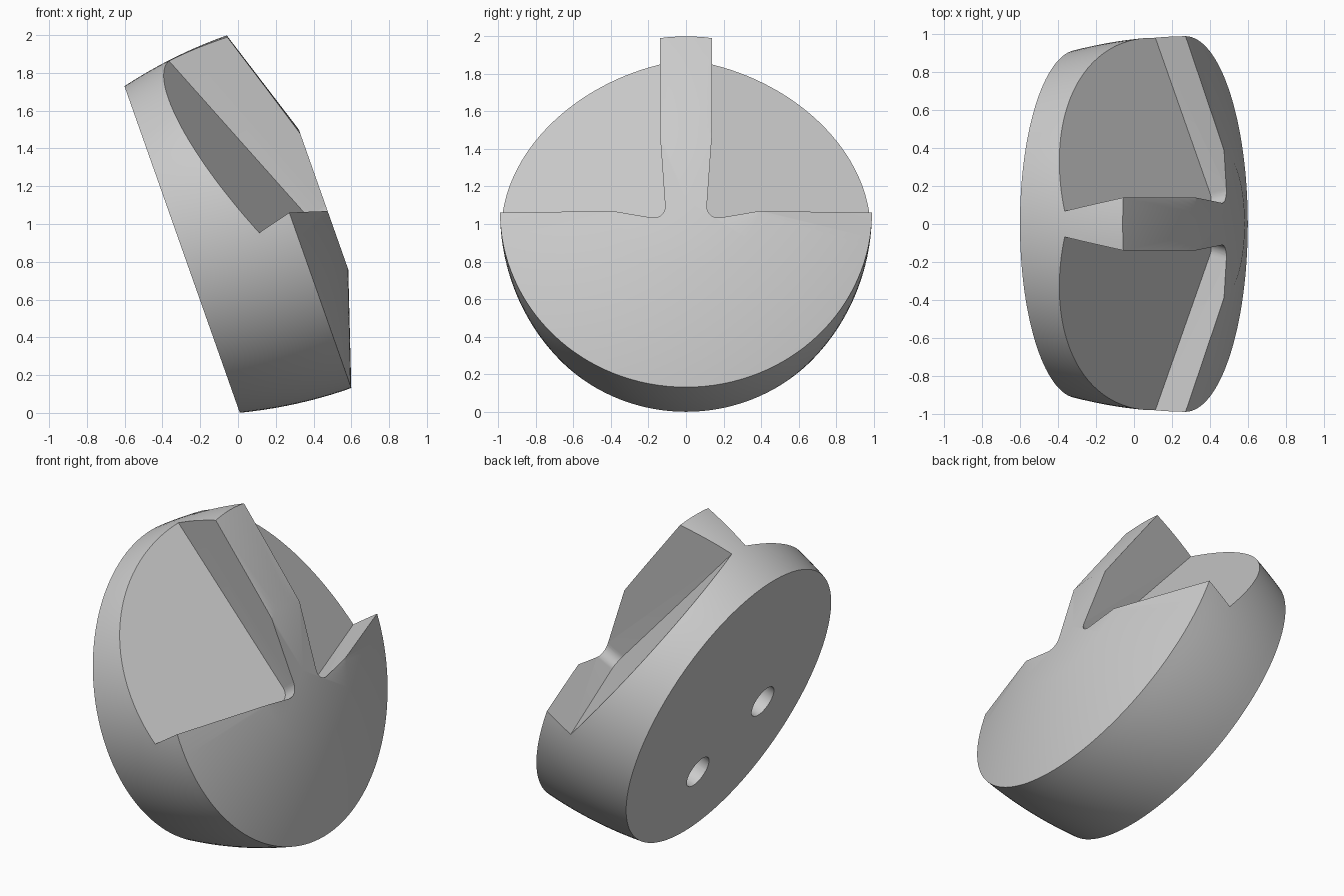
import bpy, bmesh, math
from mathutils import Matrix, Vector

cube = bpy.data.objects.get("Cube")
if cube:
    bpy.data.objects.remove(cube, do_unlink=True)

# Local frame: x = disc axis (towards the faceted nose), z = up along the disc
RIM, BACK_R, DEPTH = 0.99, 0.917, 0.6
NOSE_R, NOSE_H = 0.393, 0.194
placement = Matrix.Translation((0.27, 0, 1.065)) @ Matrix.Rotation(math.radians(-19.45), 4, 'Y')

grey = bpy.data.materials.new("light_grey")
grey.use_nodes = True
grey.diffuse_color = (0.6, 0.6, 0.6, 1)
grey.node_tree.nodes["Principled BSDF"].inputs["Base Color"].default_value = (0.6, 0.6, 0.6, 1)


def make_object(name, bm):
    bmesh.ops.recalc_face_normals(bm, faces=bm.faces)
    mesh = bpy.data.meshes.new(name)
    bm.to_mesh(mesh)
    bm.free()
    mesh.materials.append(grey)
    obj = bpy.data.objects.new(name, mesh)
    bpy.context.collection.objects.link(obj)
    return obj


def turned_disc():
    """Lathe: flat back, bulging side, shallow cone and flat nose."""
    bm = bmesh.new()
    profile = [(-DEPTH, 0)]
    steps = 10
    for i in range(steps + 1):
        t = 1 - i / steps
        profile.append((-DEPTH * t, RIM - (RIM - BACK_R) * t * t))
    profile += [(NOSE_H, NOSE_R), (NOSE_H, 0)]
    verts = [bm.verts.new((u, 0, r)) for u, r in profile]
    edges = [bm.edges.new(pair) for pair in zip(verts, verts[1:])]
    bmesh.ops.spin(bm, geom=verts + edges, cent=(0, 0, 0), axis=(1, 0, 0),
                   angle=math.tau, steps=128, use_duplicate=False)
    bmesh.ops.remove_doubles(bm, verts=bm.verts, dist=0.0001)
    return make_object("tilted_disc", bm)


def meet(*planes):
    """Point shared by three planes, each given as (normal, distance)."""
    normals = Matrix([n for n, d in planes])
    return normals.inverted() @ Vector([d for n, d in planes])


def notch_cutter(side):
    """Undercut corner notch with a sloping floor and rounded inner corner."""
    rib = ((-0.21, 1, -0.068), 0.0726)
    shelf = ((-0.25, -0.18, 1), -0.183)
    floor = ((1, 0.3, 0.4145), 0.087)
    front = ((1, 0, 0), 0.5)
    outer = ((0, 1, 0), 1.4)
    top = ((0, 0, 1), 1.4)
    walls = [rib, shelf, outer, top]
    bm = bmesh.new()
    rings = []
    for cap in (floor, front):
        ring = []
        for i in range(4):
            p = meet(cap, walls[i], walls[(i + 1) % 4])
            ring.append(bm.verts.new((p.x, p.y * side, p.z)))
        bm.faces.new(ring)
        rings.append(ring)
    low, high = rings
    for i in range(4):
        j = (i + 1) % 4
        bm.faces.new((low[i], low[j], high[j], high[i]))
    bmesh.ops.recalc_face_normals(bm, faces=bm.faces)
    corner = bm.edges.get((low[0], high[0]))
    bmesh.ops.bevel(bm, geom=[corner], offset=0.08, segments=8,
                    profile=0.5, affect='EDGES')
    return make_object("notch_cutter", bm)


def hole_cutter(y, z):
    """Round blind hole in the back face."""
    bm = bmesh.new()
    bmesh.ops.create_cone(bm, cap_ends=True, segments=40, radius1=0.1, radius2=0.1, depth=0.6,
                          matrix=Matrix.Translation((-DEPTH, y, z)) @ Matrix.Rotation(math.pi / 2, 4, 'Y'))
    return make_object("hole_cutter", bm)


disc = turned_disc()
cutters = [notch_cutter(1), notch_cutter(-1), hole_cutter(-0.41, -0.15), hole_cutter(0.095, -0.44)]

bpy.ops.object.select_all(action='DESELECT')
bpy.context.view_layer.objects.active = disc
disc.select_set(True)
for cutter in cutters:
    cutter.hide_render = True
    mod = disc.modifiers.new("cut", 'BOOLEAN')
    mod.operation = 'DIFFERENCE'
    mod.solver = 'EXACT'
    mod.object = cutter
    bpy.ops.object.modifier_apply(modifier=mod.name)
    bpy.data.objects.remove(cutter, do_unlink=True)

disc.data.transform(placement)
bpy.ops.object.shade_smooth_by_angle(angle=math.radians(30))
